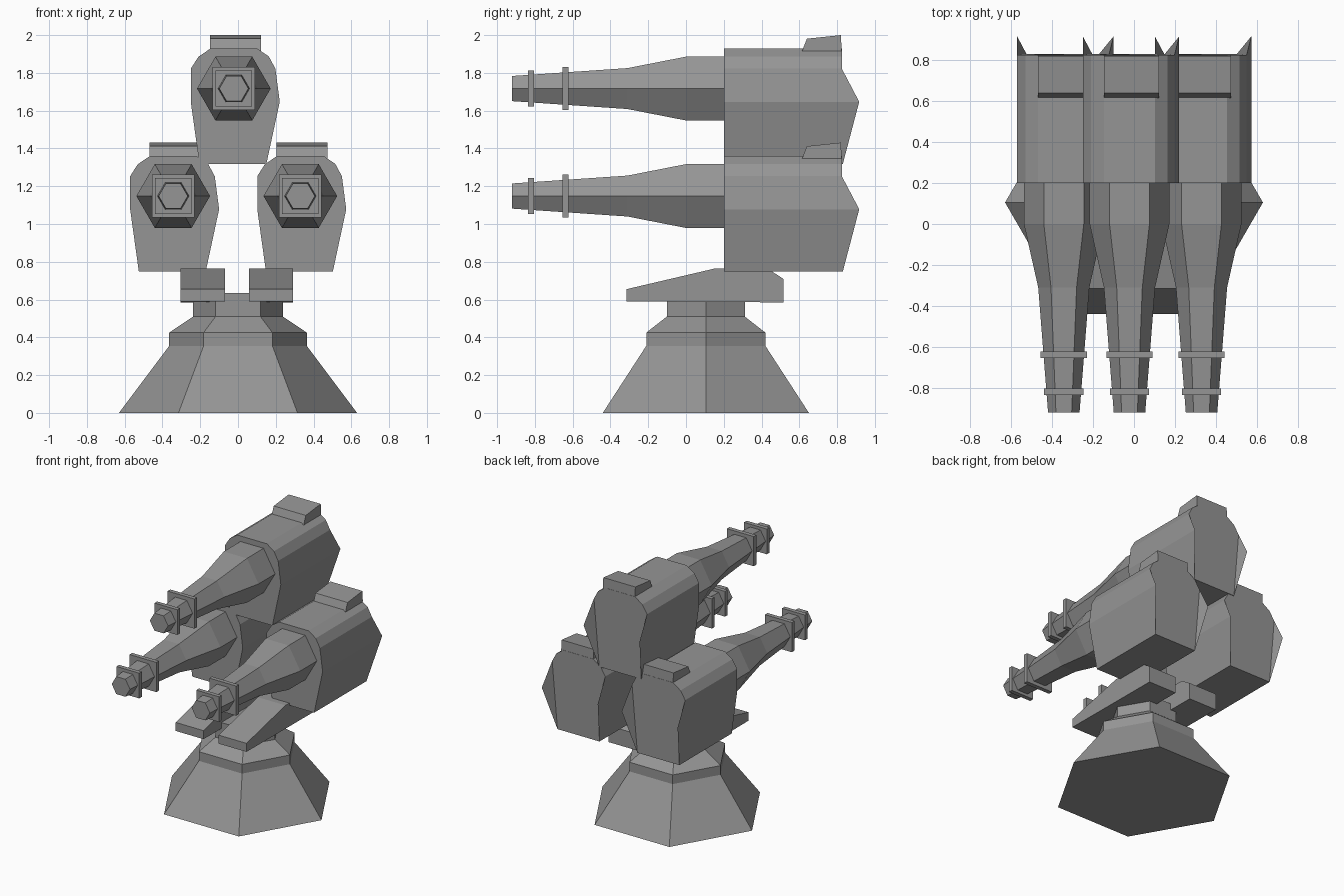
import bpy, bmesh, math

cube = bpy.data.objects.get("Cube")
if cube:
    bpy.data.objects.remove(cube, do_unlink=True)

# One flat grey for the whole turret
GREY = (0.3, 0.3, 0.3, 1.0)
metal = bpy.data.materials.new("grey metal")
metal.use_nodes = True
metal.diffuse_color = GREY
metal.node_tree.nodes["Principled BSDF"].inputs["Base Color"].default_value = GREY


def loft(name, rings, location=(0, 0, 0)):
    """Join matching rings of points into a closed, flat-shaded solid."""
    bm = bmesh.new()
    loops = [[bm.verts.new(p) for p in ring] for ring in rings]
    n = len(loops[0])
    for a, b in zip(loops, loops[1:]):
        for i in range(n):
            j = (i + 1) % n
            bm.faces.new((a[i], a[j], b[j], b[i]))
    bm.faces.new(loops[0])
    bm.faces.new(loops[-1])
    # Split ends that are not flat along their ridge
    bmesh.ops.connect_verts_nonplanar(bm, angle_limit=0.02, faces=bm.faces[:])
    bmesh.ops.recalc_face_normals(bm, faces=bm.faces[:])
    mesh = bpy.data.meshes.new(name)
    bm.to_mesh(mesh)
    bm.free()
    mesh.materials.append(metal)
    obj = bpy.data.objects.new(name, mesh)
    obj.location = location
    bpy.context.collection.objects.link(obj)
    return obj


def hexagon(r):
    return [(r * math.cos(math.radians(60 * i)), r * math.sin(math.radians(60 * i)))
            for i in range(6)]


def side_extrude(name, profile, x0, x1, location=(0, 0, 0)):
    """Extrude a (y, z) profile across x."""
    return loft(name, [[(x, y, z) for y, z in profile] for x in (x0, x1)], location)


# Stepped six-sided pedestal: (radius, height)
pedestal = [(0.63, 0), (0.364, 0.355), (0.364, 0.425), (0.238, 0.51), (0.238, 0.635)]
loft("pedestal", [[(x, y, z) for x, y in hexagon(r)] for r, z in pedestal], (0, 0.105, 0))

# Two sloping support blocks
support = [(-0.315, 0.59), (-0.315, 0.655), (0.155, 0.765),
           (0.43, 0.765), (0.515, 0.71), (0.515, 0.585)]
side_extrude("right_support", support, -0.305, -0.07)
side_extrude("left_support", support, 0.057, 0.292)

# Gun housing section (x, z) about the barrel axis
HOUSING = [(-0.228, 0.105), (-0.188, 0.168), (-0.125, 0.211), (0.125, 0.211),
           (0.185, 0.17), (0.22, 0.105), (0.243, -0.07), (0.172, -0.4),
           (-0.182, -0.4), (-0.228, -0.07)]
# Barrel stations (y, radius), sight block profile (y, z), collars (y, half width)
BARREL = [(0.22, 0.195), (0.0, 0.195), (-0.31, 0.125), (-0.92, 0.077)]
SIGHT = [(0.615, 0.2), (0.64, 0.264), (0.82, 0.283), (0.824, 0.2)]
COLLARS = [(-0.638, 0.113), (-0.82, 0.096)]


def back_y(z):
    """The housing's back bulges out to a horizontal ridge."""
    if z > 0.1:
        return 0.825
    return 0.917 if z > -0.1 else 0.83


def gun(side, x, z):
    axis = (x, 0, z)
    loft(side + "_housing", [[(px, 0.2, pz) for px, pz in HOUSING],
                             [(px, back_y(pz), pz) for px, pz in HOUSING]], axis)
    loft(side + "_barrel", [[(px, y, pz) for px, pz in hexagon(r)] for y, r in BARREL], axis)
    side_extrude(side + "_sight_block", SIGHT, -0.125, 0.145, axis)
    for label, (y, h) in zip(("rear", "front"), COLLARS):
        side_extrude(f"{side}_{label}_collar",
                     [(y - 0.016, -h), (y + 0.016, -h), (y + 0.016, h), (y - 0.016, h)],
                     -h, h, axis)


gun("right_gun", -0.343, 1.148)
gun("left_gun", 0.33, 1.148)
gun("top_gun", -0.022, 1.717)
